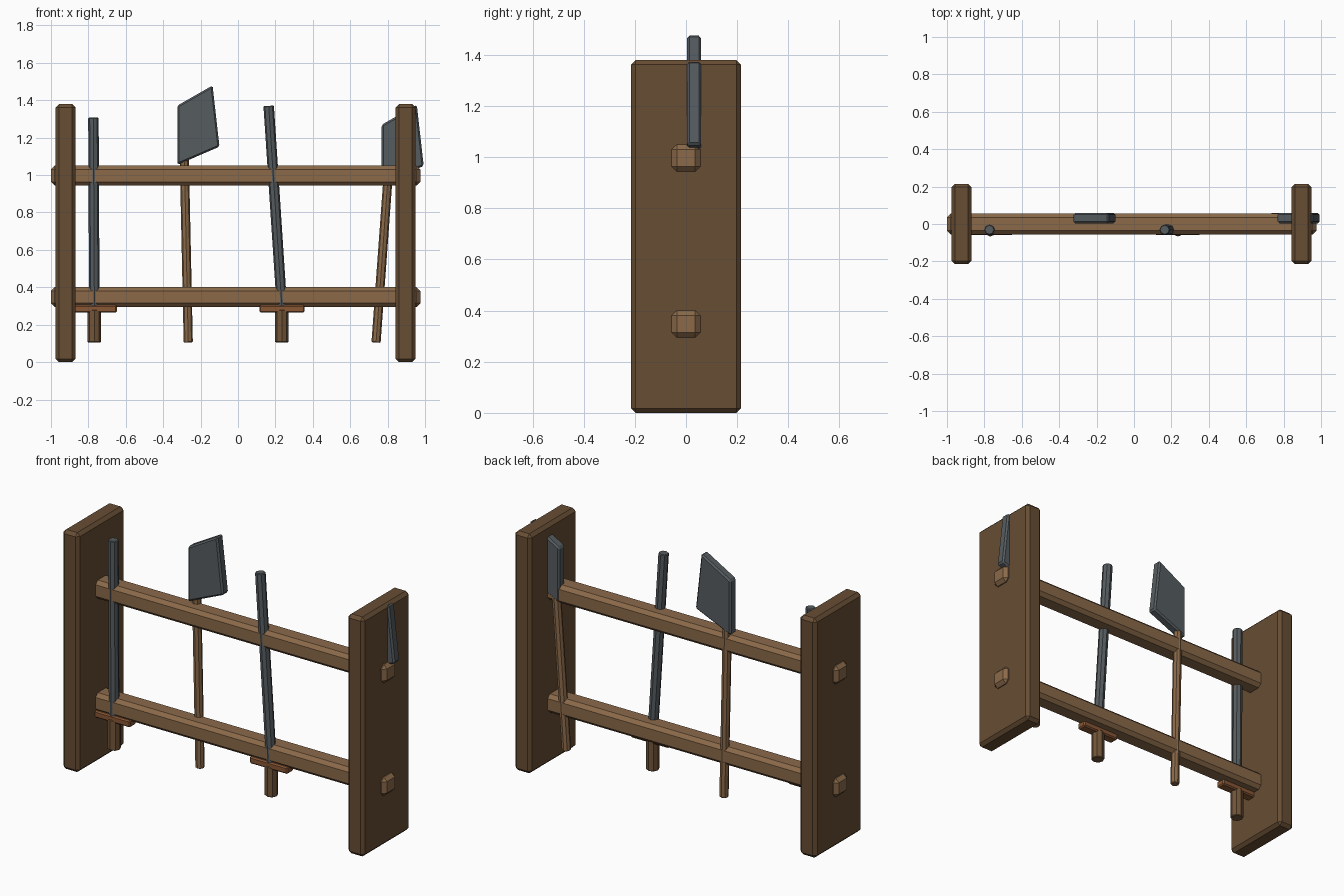
import bpy, bmesh
from mathutils import Vector

if "Cube" in bpy.data.objects:
    bpy.data.objects.remove(bpy.data.objects["Cube"])


def material(name, rgb):
    m = bpy.data.materials.new(name)
    m.diffuse_color = (*rgb, 1)
    m.use_nodes = True
    m.node_tree.nodes["Principled BSDF"].inputs["Base Color"].default_value = m.diffuse_color
    return m


DARK = material("dark_wood", (0.136, 0.075, 0.034))
LIGHT = material("light_wood", (0.258, 0.144, 0.068))
STEEL = material("grey_steel", (0.093, 0.107, 0.117))
GUARD = material("copper_brown", (0.250, 0.095, 0.035))
GRIP = material("grip_leather", (0.168, 0.090, 0.041))


def finish(name, bm, mat, bevel):
    bmesh.ops.recalc_face_normals(bm, faces=bm.faces)
    if bevel:
        sharp = [e for e in bm.edges if e.calc_face_angle(0) > 0.9]
        bmesh.ops.bevel(bm, geom=sharp, offset=bevel, segments=1,
                        profile=0.5, affect='EDGES')
    me = bpy.data.meshes.new(name)
    bm.to_mesh(me)
    bm.free()
    me.materials.append(mat)
    ob = bpy.data.objects.new(name, me)
    bpy.context.collection.objects.link(ob)
    return ob


def box(name, lo, hi, mat, bevel):
    bm = bmesh.new()
    bmesh.ops.create_cube(bm, size=1)
    lo, hi = Vector(lo), Vector(hi)
    for v in bm.verts:
        v.co = (lo + hi) / 2 + v.co * (hi - lo)
    return finish(name, bm, mat, bevel)


def rod(name, a, b, r, mat, bevel=0.004):
    """Eight-sided rod from a to b."""
    a, b = Vector(a), Vector(b)
    bm = bmesh.new()
    bmesh.ops.create_cone(bm, cap_ends=True, segments=8, radius1=r,
                          radius2=r, depth=(b - a).length)
    ob = finish(name, bm, mat, bevel)
    ob.location = (a + b) / 2
    ob.rotation_euler = (b - a).to_track_quat('Z', 'Y').to_euler()
    return ob


def plate(name, outline, y0, y1, mat, bevel):
    """Outline in x and z, extruded along y."""
    bm = bmesh.new()
    face = bm.faces.new([bm.verts.new((x, y0, z)) for x, z in outline])
    ext = bmesh.ops.extrude_face_region(bm, geom=[face])
    for v in ext["geom"]:
        if isinstance(v, bmesh.types.BMVert):
            v.co.y = y1
    return finish(name, bm, mat, bevel)


# Side boards
for side, x in (("left", -0.922), ("right", 0.896)):
    box(side + "_board", (x - 0.053, -0.215, 0), (x + 0.053, 0.215, 1.38), DARK, 0.018)

# Cross rails poking through the boards
for level, z in (("lower", 0.348), ("upper", 0.997)):
    box(level + "_rail", (-1.0, -0.056, z - 0.053), (0.975, 0.056, z + 0.053), LIGHT, 0.02)

# Swords: blade, guard and grip
for n, x, top_x, top_z in ((1, -0.768, -0.773, 1.307), (2, 0.235, 0.164, 1.37)):
    y = -0.031
    rod(f"blade_{n}", (x, y, 0.29), (top_x, y, top_z), 0.028, STEEL)
    box(f"guard_{n}", (x - 0.121, y - 0.029, 0.265), (x + 0.121, y + 0.029, 0.305), GUARD, 0.007)
    rod(f"grip_{n}", (x, y, 0.105), (x, y, 0.28), 0.036, GRIP)

# Axes: tilted handle and slanted head
head = [(0, 0), (0.225, 0.097), (0.188, 0.424), (0, 0.317)]
for n, bottom, top, hx, hz in ((1, -0.266, -0.287, -0.324, 1.055),
                               (2, 0.738, 0.809, 0.768, 0.952)):
    rod(f"axe_handle_{n}", (bottom, 0.034, 0.105), (top, 0.034, 1.085), 0.0245, LIGHT)
    plate(f"axe_head_{n}", [(hx + u, hz + v) for u, v in head], 0.004, 0.059, STEEL, 0.009)
